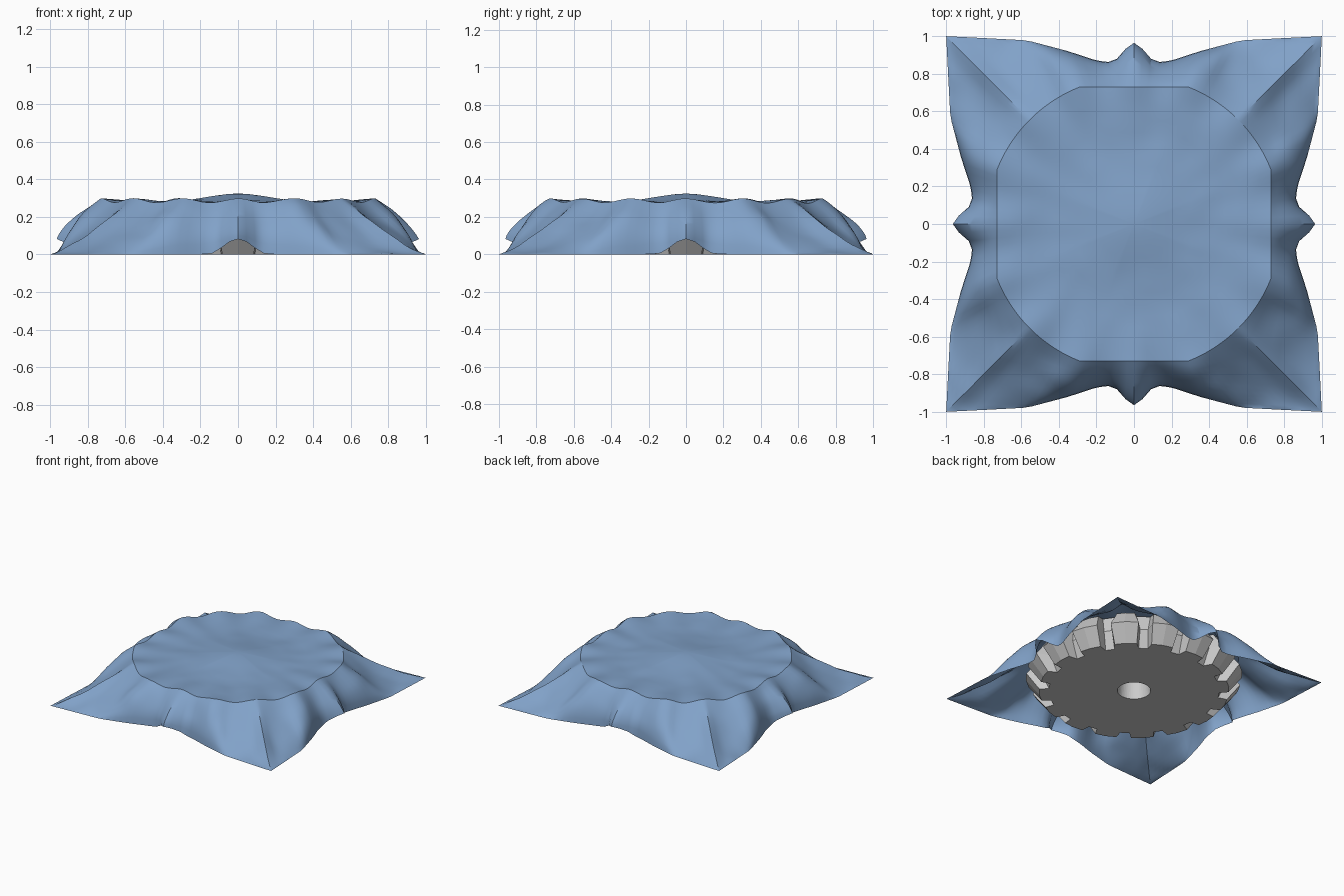
import bpy, bmesh
from math import pi, cos, sin, atan2, hypot
from mathutils import Vector, noise

if "Cube" in bpy.data.objects:
    bpy.data.objects.remove(bpy.data.objects["Cube"])

TEETH = 16


def lerp_table(table, t):
    for (t0, v0), (t1, v1) in zip(table, table[1:]):
        if t <= t1:
            f = (t - t0) / (t1 - t0)
            return v0 + (v1 - v0) * f
    return table[-1][1]


def make_object(name, bm, angle):
    bmesh.ops.recalc_face_normals(bm, faces=bm.faces)
    mesh = bpy.data.meshes.new(name)
    bm.to_mesh(mesh)
    bm.free()
    ob = bpy.data.objects.new(name, mesh)
    bpy.context.collection.objects.link(ob)
    if angle:
        bpy.ops.object.select_all(action='DESELECT')
        ob.select_set(True)
        bpy.context.view_layer.objects.active = ob
        bpy.ops.object.shade_smooth_by_angle(angle=angle)
    return ob


def bridge(bm, a, b):
    n = len(a)
    for i in range(n):
        j = (i + 1) % n
        bm.faces.new((a[i], a[j], b[j], b[i]))


# Draped cloth: hem outline, hem lift and wall curvature along half a side
HEM = [(0, .965), (.03, .957), (.05, .925), (.08, .885), (.13, .862), (.2, .87),
       (.35, .92), (.57, .978), (.8, .99), (1, 1)]
LIFT = [(0, .082), (.04, .072), (.08, .04), (.14, .004), (.2, 0), (1, 0)]
CURVE = [(0, .75), (.06, .6), (.15, .42), (.35, .5), (.48, .65), (.57, 1.0),
         (.8, 1.45), (1, 1.6)]
TOP = [(0, .325), (.1, .32), (.2, .309), (.35, .291), (.6, .276), (.9, .285), (1, .287)]


def cloth_column(side, s):
    """Points from centre to hem for position s (-1..1) on one side."""
    t = abs(s)
    x, y = s, -lerp_table(HEM, t)
    hem_r = hypot(x, y)
    ang = atan2(x, -y)
    wave = cos(TEETH * ang)
    rim = min(.73 / cos(ang), .785)
    rim_z = .287 + .011 * wave
    lift, power = lerp_table(LIFT, t), lerp_table(CURVE, t)
    pts = []
    for k in range(1, 13):                       # top of the cloth
        q = k / 12
        z = lerp_table(TOP, q) + .011 * wave * q ** 6
        pts.append((rim * q, z))
    for k in range(1, 13):                       # hanging walls
        p = 1 - (1 - k / 12) ** 1.5
        r = rim + (hem_r - rim) * p + .006 * wave * sin(pi * p)
        z = lift + (rim_z - lift) * (1 - p) ** power
        z += .025 * sin(pi * p) * max(0, 1 - (1 - t) / .12)   # corner ridge
        pts.append((r, z))
    out = []
    for k, (r, z) in enumerate(pts):
        a = ang + side * pi / 2
        px, py = r * sin(a), -r * cos(a)
        if 3 < k < len(pts) - 1:
            amp = .006 if k < 12 else .012
            z += amp * noise.noise(Vector((px * 7, py * 7, z * 7)))
        out.append((px, py, max(z, 0)))
    return out


bm = bmesh.new()
N = 44
columns = [cloth_column(side, -1 + 2 * i / N) for side in range(4) for i in range(N)]
rings = [[bm.verts.new(c[k]) for c in columns] for k in range(len(columns[0]))]
centre = bm.verts.new((0, 0, .325))
for i in range(len(columns)):
    bm.faces.new((centre, rings[0][i], rings[0][(i + 1) % len(columns)]))
for a, b in zip(rings, rings[1:]):
    bridge(bm, a, b)
cloth = make_object("draped_cloth", bm, pi / 6)
if cloth.data.polygons[0].normal.z < 0:
    cloth.data.flip_normals()
mat = bpy.data.materials.new("blue_cloth")
mat.diffuse_color = (.22, .36, .58, 1)
mat.use_nodes = True
mat.node_tree.nodes["Principled BSDF"].inputs["Base Color"].default_value = mat.diffuse_color
cloth.data.materials.append(mat)

# Toothed wheel under the cloth: teeth bulge at mid height, blind hole below
bm = bmesh.new()


def gear_ring(tip, root, z, half):
    verts = []
    step = 2 * pi / TEETH
    for i in range(TEETH):
        for off, r in ((-half, tip), (0, tip + .005), (half, tip),
                       (half + .06, root), (1 - half - .06, root)):
            a = -pi / 2 + (i + off) * step
            verts.append(bm.verts.new((r * cos(a), r * sin(a), z)))
    return verts


def round_ring(r, z, like):
    verts = []
    for v in like:
        a = atan2(v.co.y, v.co.x)
        verts.append(bm.verts.new((r * cos(a), r * sin(a), z)))
    return verts


low = gear_ring(.71, .64, 0, .30)
mid = gear_ring(.81, .70, .13, .33)
top = gear_ring(.71, .66, .265, .24)
hole = round_ring(.125, 0, low)
hole_end = round_ring(.10, .22, low)
for a, b in ((hole_end, hole), (hole, low), (low, mid), (mid, top)):
    bridge(bm, a, b)
bm.faces.new(top)
bm.faces.new(hole_end)
make_object("toothed_wheel", bm, 0)
